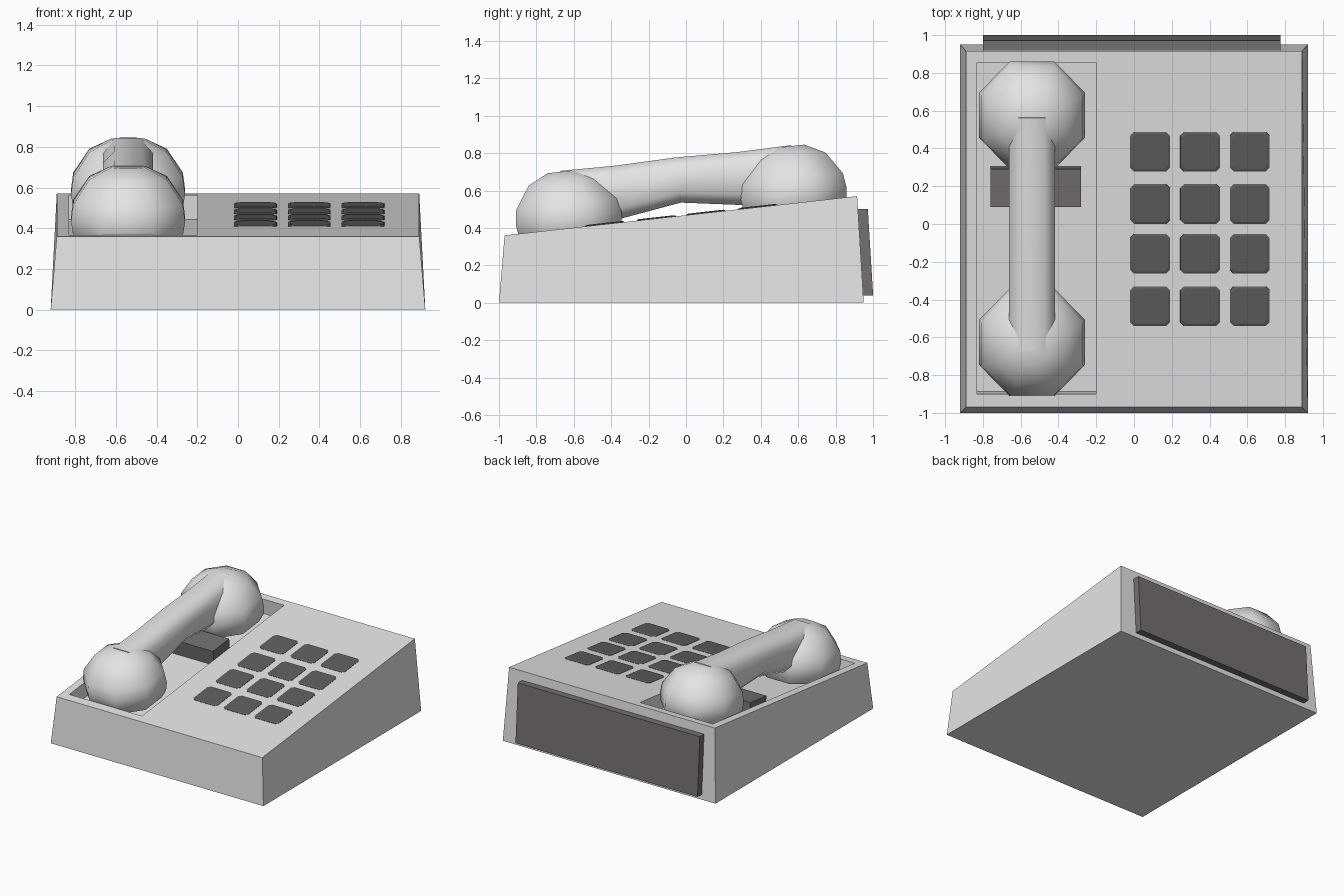
import bpy, bmesh, math
from mathutils import Matrix, Vector

if "Cube" in bpy.data.objects:
    bpy.data.objects.remove(bpy.data.objects["Cube"])

SLOPE = math.atan(0.21 / 1.885)
TILT = Matrix.Translation((0, 0, 0.468)) @ Matrix.Rotation(SLOPE, 4, 'X')


def on_top(x, y, h=0.0):
    """Point above the sloping top: y measured on the grid, h along the normal."""
    return TILT @ Vector((x, y / math.cos(SLOPE), h))


def material(name, c):
    m = bpy.data.materials.new(name)
    m.diffuse_color = (*c, 1)
    m.use_nodes = True
    m.node_tree.nodes["Principled BSDF"].inputs["Base Color"].default_value = m.diffuse_color
    return m


ivory = material("light_plastic", (0.78, 0.78, 0.78))
dark = material("dark_grey", (0.17, 0.16, 0.165))
key_grey = material("key_charcoal", (0.11, 0.11, 0.11))


def finish(name, bm, mat, smooth=None):
    bmesh.ops.recalc_face_normals(bm, faces=bm.faces)
    me = bpy.data.meshes.new(name)
    bm.to_mesh(me)
    bm.free()
    me.materials.append(mat)
    ob = bpy.data.objects.new(name, me)
    bpy.context.collection.objects.link(ob)
    if smooth:
        bpy.ops.object.select_all(action='DESELECT')
        ob.select_set(True)
        bpy.context.view_layer.objects.active = ob
        bpy.ops.object.shade_smooth_by_angle(angle=math.radians(smooth))
    return ob


def loft(bm, rings, cap_start=True, cap_end=True):
    """Skin a list of equal point rings with quads."""
    vs = [[bm.verts.new(p) for p in r] for r in rings]
    for a, b in zip(vs, vs[1:]):
        n = len(a)
        for i in range(n):
            bm.faces.new((a[i], a[(i + 1) % n], b[(i + 1) % n], b[i]))
    if cap_start:
        bm.faces.new(vs[0][::-1])
    if cap_end:
        bm.faces.new(vs[-1])


def rect(x0, x1, y0, y1):
    return [(x0, y0), (x1, y0), (x1, y1), (x0, y1)]


def cut_rect(cx, cy, rx, ry, cut_x, cut_y):
    """Rectangle with cut corners, eight points."""
    a, b = rx - cut_x, ry - cut_y
    return [(cx + x, cy + y) for x, y in
            ((a, -ry), (rx, -b), (rx, b), (a, ry), (-a, ry), (-rx, b), (-rx, -b), (-a, -ry))]


# Wedge body: outer walls, rim, then down into the handset tray
bm = bmesh.new()
tray = rect(-0.83, -0.20, -0.90, 0.855)
loft(bm, [
    [Vector((x, y, 0)) for x, y in rect(-0.92, 0.92, -1.0, 0.95)],
    [on_top(x, y) for x, y in rect(-0.89, 0.89, -0.97, 0.915)],
    [on_top(x, y) for x, y in tray],
    [on_top(x, y, -0.12) for x, y in tray],
])
finish("body", bm, ivory)

# Back panel, parallel to the leaning back wall
bm = bmesh.new()
loft(bm, [
    [Vector((x, 0.951 - 0.0614 * z + d, z)) for x, z in rect(-0.80, 0.775, 0.04, 0.50)]
    for d in (-0.02, 0.052)
])
finish("back_panel", bm, dark)

# Cradle block inside the tray
bm = bmesh.new()
loft(bm, [[on_top(x, y, h) for x, y in rect(-0.76, -0.28, 0.09, 0.29)]
          for h in (-0.13, -0.005)])
finish("cradle_block", bm, dark)

# Keypad of three columns and four rows
bm = bmesh.new()
for kx in (0.085, 0.35, 0.613):
    for ky in (0.383, 0.106, -0.158, -0.435):
        loft(bm, [[on_top(x, y, h) for x, y in cut_rect(kx, ky, r, r, c, c)]
                  for r, c, h in ((0.107, 0.02, -0.01), (0.105, 0.02, 0.002), (0.094, 0.022, 0.007))],
             cap_start=False)
finish("keys", bm, key_grey)

# Handset, built along the slope and symmetric about its middle
HX, MID = -0.54, -0.02
bm = bmesh.new()
for s in (-1, 1):
    # Octagonal cup with a faceted dome
    profile = ((0.86, -0.07), (0.97, -0.01), (1.0, 0.05), (0.96, 0.13), (0.68, 0.25), (0.3, 0.305))
    loft(bm, [[TILT @ Vector((x, y, h)) for x, y in
               cut_rect(HX, MID + s * 0.605, 0.28 * k, 0.285 * k, 0.16 * k, 0.165 * k)]
              for k, h in profile])
# Arched grip between the cups
rings = []
for v, low, high in ((-0.62, 0.03, 0.31), (-0.33, 0.02, 0.305), (0, 0.07, 0.313),
                     (0.33, 0.02, 0.305), (0.62, 0.03, 0.31)):
    mid, half = (low + high) / 2, (high - low) / 2
    rings.append([TILT @ Vector((x, MID + v, h)) for x, h in
                  cut_rect(HX, mid, 0.122, half, 0.055, 0.055)])
loft(bm, rings)
finish("handset", bm, ivory, 60)
